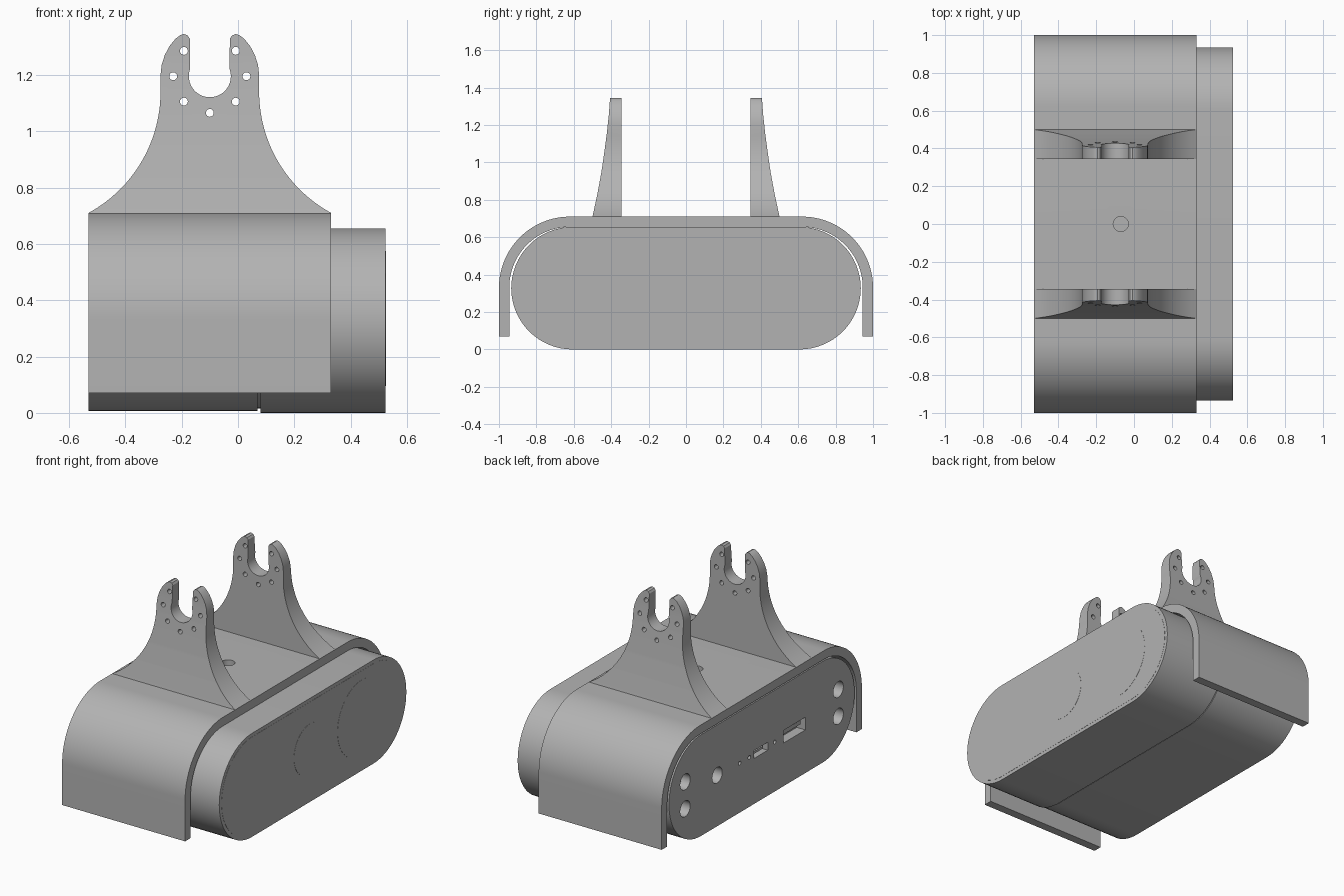
import bpy, bmesh
from math import sin, cos, radians, sqrt

if "Cube" in bpy.data.objects:
    bpy.data.objects.remove(bpy.data.objects["Cube"])

grey = bpy.data.materials.new("plain_grey")
grey.use_nodes = True
grey.diffuse_color = (0.45, 0.45, 0.45, 1)
grey.node_tree.nodes["Principled BSDF"].inputs["Base Color"].default_value = grey.diffuse_color


def prism(name, pts, axis, a, b):
    """Extrude a 2D outline along x (points are y, z), y (x, z) or z (x, y)."""
    place = {"x": lambda p, t: (t, p[0], p[1]),
             "y": lambda p, t: (p[0], t, p[1]),
             "z": lambda p, t: (p[0], p[1], t)}[axis]
    bm = bmesh.new()
    face = bm.faces.new([bm.verts.new(place(p, a)) for p in pts])
    new = bmesh.ops.extrude_face_region(bm, geom=[face])["geom"]
    shift = place((0, 0), b - a)
    bmesh.ops.translate(bm, vec=shift, verts=[v for v in new if isinstance(v, bmesh.types.BMVert)])
    bmesh.ops.recalc_face_normals(bm, faces=bm.faces)
    mesh = bpy.data.meshes.new(name)
    bm.to_mesh(mesh)
    bm.free()
    mesh.materials.append(grey)
    ob = bpy.data.objects.new(name, mesh)
    bpy.context.collection.objects.link(ob)
    return ob


def arc(cx, cy, r, start, end, n=20):
    angles = [radians(start + (end - start) * i / n) for i in range(n + 1)]
    return [(cx + r * cos(t), cy + r * sin(t)) for t in angles]


def circle(cx, cy, r, n=32):
    return arc(cx, cy, r, 0, 360, n)[:-1]


def stadium(half, z, r):
    return arc(half, z, r, -90, 90, 32) + arc(-half, z, r, 90, 270, 32)


def rect(cx, cy, w, h):
    return [(cx + i * w / 2, cy + j * h / 2) for i, j in ((-1, -1), (1, -1), (1, 1), (-1, 1))]


def activate(ob):
    bpy.ops.object.select_all(action="DESELECT")
    ob.select_set(True)
    bpy.context.view_layer.objects.active = ob


def boolean(ob, cutter, operation="DIFFERENCE"):
    mod = ob.modifiers.new("cut", "BOOLEAN")
    mod.operation, mod.object, mod.solver = operation, cutter, "EXACT"
    activate(ob)
    bpy.ops.object.modifier_apply(modifier=mod.name)
    bpy.data.objects.remove(cutter)


def smooth(ob):
    activate(ob)
    bpy.ops.object.shade_smooth_by_angle(angle=radians(30))


BACK, SIDE, FRONT = -0.53, 0.33, 0.525
MID = 0.3275
CX = -0.10

# Housing: rear body, recessed seam and front body
rear_body = prism("rear_body", stadium(0.607, MID, 0.32), "x", BACK, 0.07)
seam = prism("seam", stadium(0.607, MID, 0.312), "x", 0.07, 0.08)
front_body = prism("front_body", stadium(0.607, MID, MID), "x", 0.08, FRONT - 0.002)

# Ports recessed in the rear face
ports = [circle(y, z, 0.05) for y in (-0.765, 0.765) for z in (0.24, 0.41)]
ports += [circle(0.445, 0.33, 0.05), circle(0.22, 0.32, 0.012), circle(0.125, 0.32, 0.012),
          circle(-0.13, 0.32, 0.012), rect(0.01, 0.32, 0.14, 0.05), rect(-0.325, 0.32, 0.22, 0.08)]
for outline in ports:
    boolean(rear_body, prism("port_cutter", outline, "x", BACK - 0.05, BACK + 0.06))
tongue_small = prism("small_port_tongue", rect(0.01, 0.32, 0.09, 0.015), "x", BACK + 0.015, BACK + 0.06)
tongue_large = prism("large_port_tongue", rect(-0.325, 0.335, 0.17, 0.025), "x", BACK + 0.015, BACK + 0.06)

# Thin front panel with two round windows
panel = prism("front_panel", stadium(0.607, MID, 0.305), "x", FRONT - 0.002, FRONT - 0.001)
small_window = prism("small_window", circle(-0.03, 0.335, 0.16, 48), "x", FRONT - 0.001, FRONT)
large_window = prism("large_window", circle(0.485, 0.335, 0.24, 48), "x", FRONT - 0.001, FRONT)

# Wrap-around cover with a round hole on top
outer = [(1, 0.07)] + arc(0.62, 0.33, 0.38, 0, 90, 32) + arc(-0.62, 0.33, 0.38, 90, 180, 32) + [(-1, 0.07)]
inner = [(-0.945, 0.07)] + arc(-0.62, 0.33, 0.325, 180, 90, 32) + arc(0.62, 0.33, 0.325, 90, 0, 32) + [(0.945, 0.07)]
cover = prism("cover", outer + inner, "x", BACK, SIDE)
boolean(cover, prism("hole_cutter", circle(-0.07, 0, 0.04), "z", 0.6, 0.8))

# Half outline of a bracket: flared foot, rounded horn, round open slot
R = 0.49
foot = [(0.43, 0.70)]
for i in range(25):
    z = 0.71 + 0.43 * i / 24
    foot.append((0.175 + R - sqrt(R * R - (1.14 - z) ** 2), z))
horn = [(0.175, 1.20), (0.171, 1.235), (0.160, 1.27), (0.143, 1.302), (0.122, 1.328),
        (0.105, 1.341), (0.092, 1.345), (0.079, 1.340), (0.071, 1.328)]
slot = arc(0, 1.195, 0.0745, 20, -90, 20)
half = foot + horn + slot
outline = [(CX + x, z) for x, z in half] + [(CX - x, z) for x, z in half[-2::-1]]
taper = [(0.345, 0.69), (0.505, 0.69), (0.50, 0.71), (0.474, 0.83), (0.452, 0.95),
         (0.436, 1.06), (0.424, 1.15), (0.413, 1.25), (0.405, 1.36), (0.345, 1.36)]
holes = [(0, 1.065)] + [(s * x, z) for s in (-1, 1)
                        for x, z in ((0.092, 1.105), (0.13, 1.195), (0.092, 1.285))]

for name, s in (("front_bracket", -1), ("back_bracket", 1)):
    bracket = prism(name, outline, "y", s * 0.3, s * 0.55)
    wedge = prism("taper_cutter", [(s * y, z) for y, z in taper], "x", -0.7, 0.7)
    boolean(bracket, wedge, "INTERSECT")
    for x, z in holes:
        boolean(bracket, prism("bolt_cutter", circle(CX + x, z, 0.014, 16), "y", s * 0.3, s * 0.55))
    smooth(bracket)

for ob in (rear_body, seam, front_body, panel, small_window, large_window, cover):
    smooth(ob)
